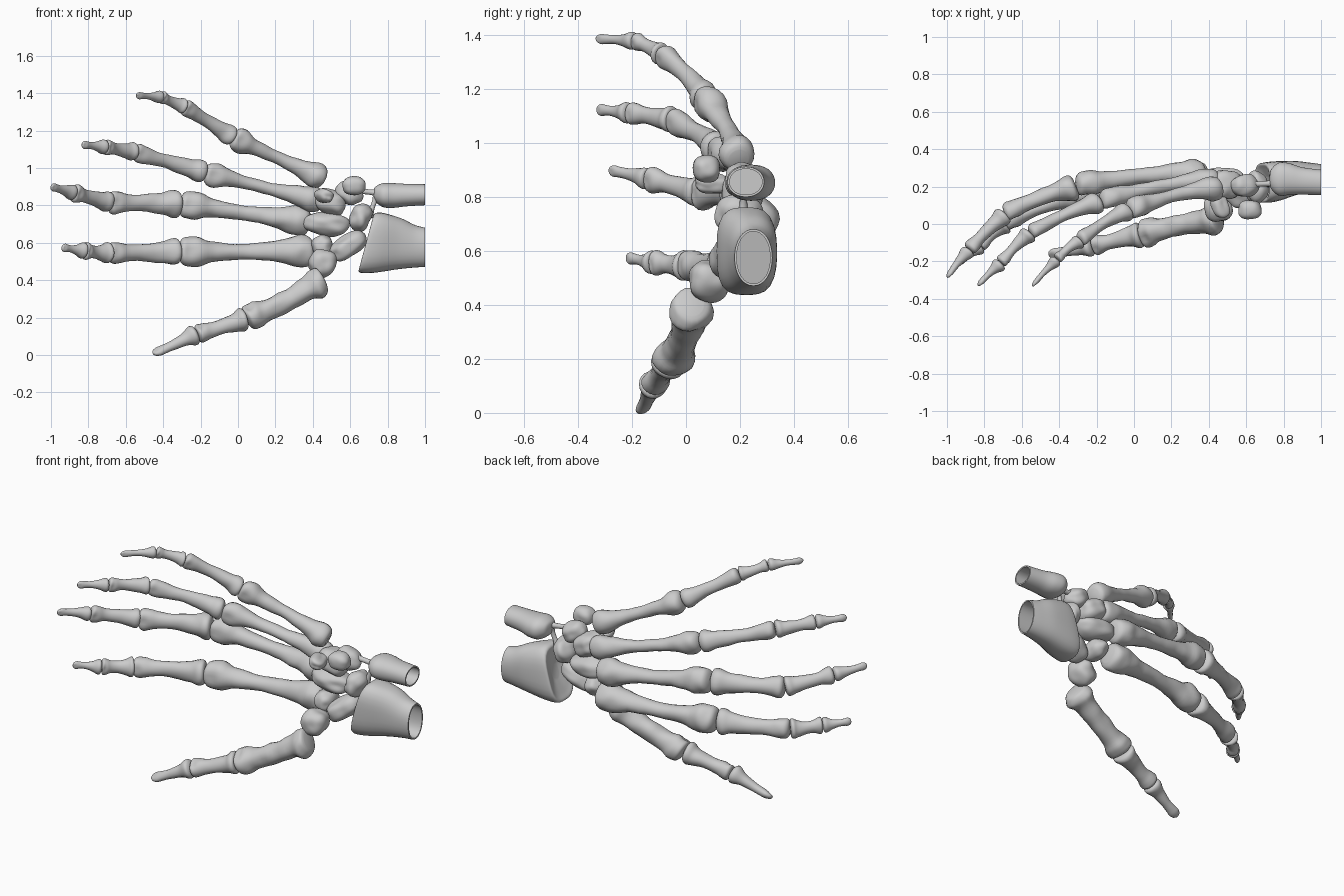
import bpy, bmesh, math
from mathutils import Vector, Euler, noise

if "Cube" in bpy.data.objects:
    bpy.data.objects.remove(bpy.data.objects["Cube"])


def finish(name, bm):
    bmesh.ops.recalc_face_normals(bm, faces=bm.faces)
    me = bpy.data.meshes.new(name)
    bm.to_mesh(me)
    bm.free()
    ob = bpy.data.objects.new(name, me)
    bpy.context.collection.objects.link(ob)
    bpy.ops.object.select_all(action='DESELECT')
    ob.select_set(True)
    bpy.context.view_layer.objects.active = ob
    bpy.ops.object.shade_smooth_by_angle(angle=math.radians(50))
    return ob


def loft(name, rings):
    bm = bmesh.new()
    vs = [[bm.verts.new(p) for p in ring] for ring in rings]
    n = len(vs[0])
    for a, b in zip(vs, vs[1:]):
        for i in range(n):
            j = (i + 1) % n
            bm.faces.new((a[i], a[j], b[j], b[i]))
    bm.faces.new(vs[0][::-1])
    bm.faces.new(vs[-1])
    return finish(name, bm)


def spline(rows, steps=4):
    # Catmull-Rom through rows of numbers
    out = []
    for i in range(len(rows) - 1):
        p0, p1 = rows[max(i - 1, 0)], rows[i]
        p2, p3 = rows[i + 1], rows[min(i + 2, len(rows) - 1)]
        for s in range(steps):
            t = s / steps
            out.append([0.5 * (2 * b + (c - a) * t + (2 * a - 5 * b + 4 * c - d) * t * t
                               + (3 * b - a - 3 * c + d) * t ** 3)
                        for a, b, c, d in zip(p0, p1, p2, p3)])
    out.append(list(rows[-1]))
    return out


# Long-bone profiles: position along bone, half width, half depth
META = [(0, .55, .55), (.025, .85, .85), (.1, 1, .95), (.2, .78, .78), (.38, .54, .56), (.58, .5, .53),
        (.76, .64, .66), (.87, .93, .9), (.95, .9, .9), (.985, .7, .7), (1, .35, .4)]
PHAL = [(0, .6, .6), (.03, .95, .88), (.1, 1, .95), (.22, .82, .74), (.45, .66, .58), (.7, .64, .56),
        (.85, .8, .7), (.94, .85, .76), (.985, .68, .62), (1, .4, .4)]
DIST = [(0, .55, .55), (.04, .95, .88), (.12, 1, .95), (.3, .7, .64), (.55, .5, .45), (.75, .52, .42),
        (.87, .58, .4), (.96, .42, .28), (1, .15, .12)]


def bone(name, a, b, prof, r, bow=0.0, dorsal=(0, 1, 0), seg=20, gap=0.0):
    a, b = Vector(a), Vector(b)
    d = (b - a).normalized()
    a, b = a + d * gap, b - d * gap
    n = Vector(dorsal)
    n = (n - d * n.dot(d)).normalized()
    side = d.cross(n)
    rings = []
    for t, w, h in spline(prof):
        c = a.lerp(b, t) + n * bow * math.sin(math.pi * t)
        notch = .3 * math.exp(-((t - .93) / .08) ** 2)   # groove between condyles
        ring = []
        for i in range(seg):
            th = 2 * math.pi * i / seg
            k = 1 - notch * max(0, -math.sin(th)) ** 4
            p = side * math.cos(th) * w * r * k + n * math.sin(th) * h * r * k
            k2 = 1 + .15 * noise.noise((c + p) * 14)
            ring.append(c + p * k2)
        rings.append(ring)
    return loft(name, rings)


# Fingers: base, knuckle, middle joint, end joint, tip
fingers = {
    "index": ([(.40, .25, .555), (-.315, .15, .55), (-.69, .0, .545), (-.82, -.12, .555), (-.94, -.22, .575)],
              (.086, .07, .055, .041)),
    "middle": ([(.38, .27, .71), (-.31, .20, .81), (-.69, .05, .815), (-.88, -.14, .868), (-.998, -.285, .90)],
               (.08, .072, .057, .041)),
    "ring": ([(.45, .24, .82), (-.18, .12, .975), (-.555, -.05, 1.085), (-.71, -.21, 1.112), (-.833, -.33, 1.125)],
             (.067, .06, .05, .038)),
    "little": ([(.46, .195, .94), (-.03, .07, 1.165), (-.29, -.09, 1.33), (-.41, -.19, 1.378), (-.543, -.333, 1.388)],
               (.068, .054, .041, .033)),
}
parts = [("metacarpal", META, .02), ("proximal_phalanx", PHAL, .015),
         ("middle_phalanx", PHAL, .008), ("distal_phalanx", DIST, .005)]
for f, (pts, rad) in fingers.items():
    for i, (part, prof, bow) in enumerate(parts):
        bone(f"{f}_{part}", pts[i], pts[i + 1], prof, rad[i], bow)

# Thumb
tp = [(.455, .02, .405), (.04, -.055, .195), (-.22, -.12, .115), (-.455, -.165, .008)]
TMETA = [(t, max(w, .68 if .1 < t < .85 else 0) * .96, max(h, .68 if .1 < t < .85 else 0) * .96)
         for t, w, h in META]
for i, (part, prof, r) in enumerate([("metacarpal", TMETA, .088), ("proximal_phalanx", PHAL, .066),
                                     ("distal_phalanx", DIST, .054)]):
    bone("thumb_" + part, tp[i], tp[i + 1], prof, r, (.02, .008, .004)[i], (0, .6, -1))


# Wrist bones: lumpy rounded blocks
def carpal(name, loc, size, rot=(0, 0, 0), lump=.15):
    bm = bmesh.new()
    bmesh.ops.create_icosphere(bm, subdivisions=4, radius=1)
    e = Euler([math.radians(v) for v in rot]).to_matrix()
    for v in bm.verts:
        u = v.co.normalized()
        k = (abs(u.x) ** 2.5 + abs(u.y) ** 2.5 + abs(u.z) ** 2.5) ** (-1 / 2.5)
        k *= 1 + lump * noise.noise(u * 1.3 + Vector(loc) * 9)
        v.co = e @ Vector((u.x * size[0], u.y * size[1], u.z * size[2])) * k + Vector(loc)
    return finish(name, bm)


carpal("trapezium", (.45, .085, .49), (.07, .075, .075), (0, 25, 20))
carpal("trapezoid", (.45, .20, .585), (.055, .08, .055))
carpal("capitate", (.47, .22, .70), (.12, .08, .062), (0, 5, 0))
carpal("hamate", (.49, .21, .82), (.085, .08, .065), (0, 30, 0))
carpal("hamate_hook", (.46, .10, .85), (.045, .07, .035), (0, 20, 20))
carpal("scaphoid", (.59, .165, .585), (.105, .072, .055), (0, -32, 15))
carpal("lunate", (.655, .195, .735), (.055, .085, .072), (0, 20, 0))
carpal("triquetrum", (.595, .205, .865), (.075, .06, .055), (0, 25, 0))
carpal("pisiform", (.62, .075, .905), (.062, .05, .05), (0, 0, 0), .08)


# Forearm stumps: cut ends are open and hollow
def stump(name, rows, skew, wall, depth, power):
    rows = spline(rows, 5)
    x, yc, zc, ry, rz = rows[-1]
    ry, rz = ry - wall, rz - wall
    rows += [[x, yc, zc, ry, rz], [x - depth * .5, yc, zc, ry, rz], [x - depth, yc, zc, ry, rz]]
    rings = []
    for x, yc, zc, ry, rz in rows:
        fade = max(0, min(1, (1 - x) / .3))
        e = 2.1 + (power - 2.1) * fade    # boxy at the joint, oval at the cut
        ring = []
        for i in range(32):
            th = 2 * math.pi * i / 32
            c, s = math.cos(th), math.sin(th)
            k = (abs(c) ** e + abs(s) ** e) ** (-1 / e)
            ring.append((x + skew * fade * s * rz * k, yc + c * ry * k, zc + s * rz * k))
        rings.append(ring)
    return loft(name, rings)


stump("radius", [(.715, .22, .60, .03, .04), (.695, .22, .60, .075, .115), (.685, .22, .60, .1, .15),
                 (.71, .222, .60, .108, .162), (.77, .23, .597, .106, .156), (.86, .245, .593, .092, .136),
                 (.94, .25, .581, .078, .114), (1.0, .25, .576, .07, .105)], .27, .008, .24, 3.2)
stump("ulna", [(.725, .24, .862, .02, .015), (.735, .24, .86, .055, .04), (.775, .24, .855, .088, .064),
               (.83, .24, .853, .085, .066), (.9, .23, .855, .073, .06), (1.0, .222, .857, .068, .056)],
      0, .008, .18, 2.3)

# Thin ligament strands joining ulna, wrist and radius
CORD = [(0, 1, 1), (.25, .6, .6), (.5, .5, .5), (.75, .6, .6), (1, 1, 1)]
bone("ulnar_ligament", (.76, .22, .865), (.62, .21, .88), CORD, .028, 0, (0, 1, 0), 12)
bone("radioulnar_ligament", (.745, .22, .86), (.70, .21, .74), CORD, .026, 0, (0, 1, 0), 12)
